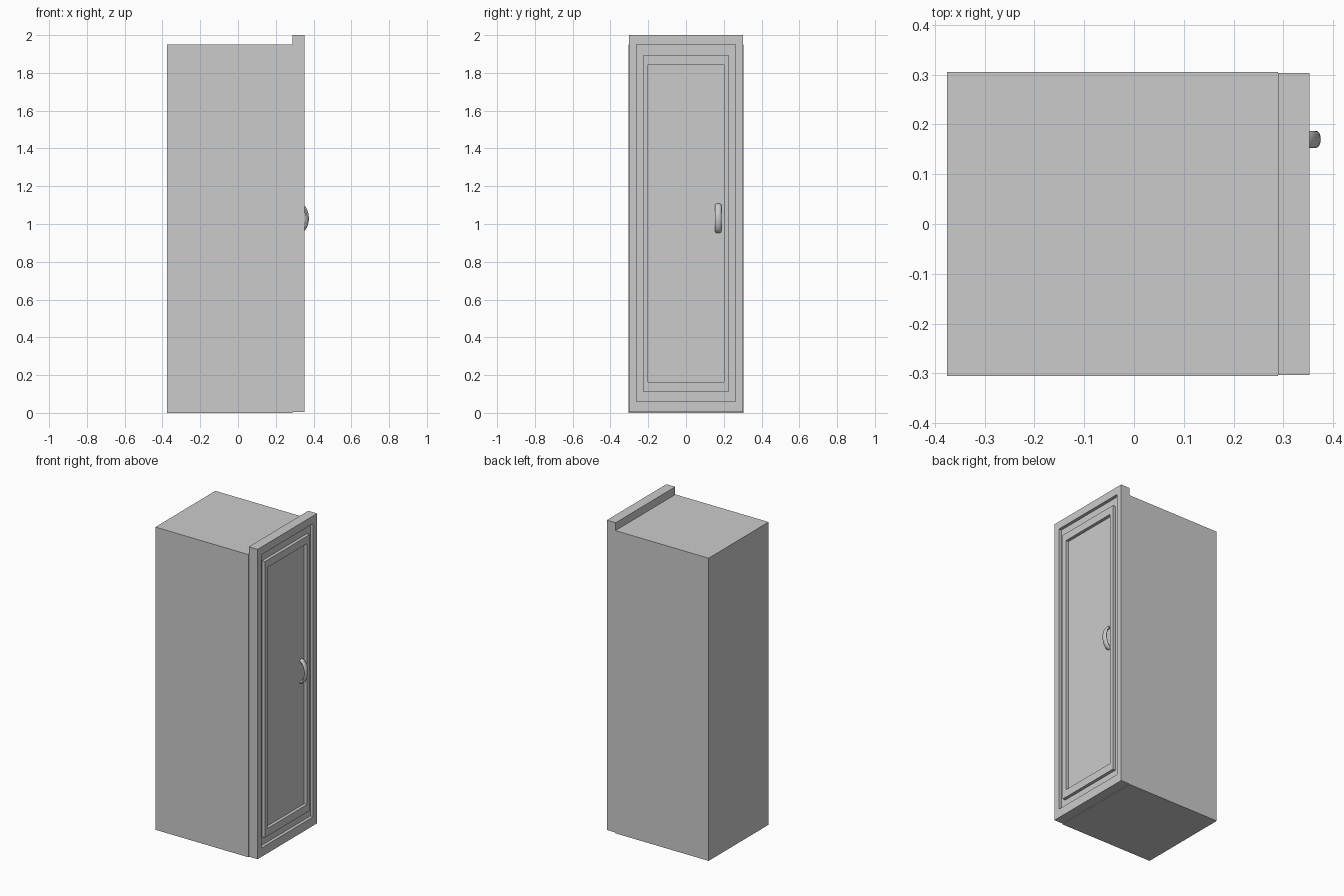
import bpy, bmesh, math
from mathutils import Vector

if "Cube" in bpy.data.objects:
    bpy.data.objects.remove(bpy.data.objects["Cube"])


def finish(name, bm):
    bmesh.ops.recalc_face_normals(bm, faces=bm.faces)
    mesh = bpy.data.meshes.new(name)
    bm.to_mesh(mesh)
    bm.free()
    obj = bpy.data.objects.new(name, mesh)
    bpy.context.collection.objects.link(obj)
    return obj


def loft(name, rings):
    """Join successive closed loops of points and cap both ends."""
    bm = bmesh.new()
    loops = [[bm.verts.new(p) for p in ring] for ring in rings]
    for a, b in zip(loops, loops[1:]):
        for i in range(len(a)):
            j = (i + 1) % len(a)
            bm.faces.new((a[i], a[j], b[j], b[i]))
    bm.faces.new(loops[0])
    bm.faces.new(loops[-1])
    return finish(name, bm)


def rect(x, half_y, z0, z1):
    return [(x, -half_y, z0), (x, half_y, z0), (x, half_y, z1), (x, -half_y, z1)]


FRONT, RECESS, BACK = 0.352, 0.332, 0.289
outer = (0.303, 0.004, 2.0)
groove = (0.263, 0.061, 1.95)
door = (0.228, 0.114, 1.893)
panel = (0.2, 0.164, 1.844)

# Cabinet carcass
loft("cabinet_body", [rect(-0.375, 0.305, 0, 1.95), rect(BACK, 0.305, 0, 1.95)])

# Face frame with a recessed opening
loft("face_frame", [rect(BACK, *outer), rect(FRONT, *outer),
                    rect(FRONT, *groove), rect(RECESS, *groove)])

# Door standing in the opening, with a sunken centre panel
loft("door", [rect(RECESS - 0.01, *door), rect(FRONT, *door),
              rect(FRONT, *panel), rect(RECESS, *panel)])

# Bowed pull handle: oval section swept along a half ellipse
centre = Vector((RECESS - 0.008, 0.17, 1.03))
steps, sides = 24, 16
rings = []
for s in range(steps + 1):
    t = -math.pi / 2 + math.pi * s / steps
    point = centre + Vector((0.042 * math.cos(t), 0, 0.071 * math.sin(t)))
    normal = Vector((0.071 * math.cos(t), 0, 0.042 * math.sin(t))).normalized()
    rings.append([point + normal * 0.009 * math.cos(a) + Vector((0, 0.017 * math.sin(a), 0))
                  for a in (2 * math.pi * k / sides for k in range(sides))])
handle = loft("handle", rings)
bpy.context.view_layer.objects.active = handle
handle.select_set(True)
bpy.ops.object.shade_smooth_by_angle(angle=math.radians(40))
